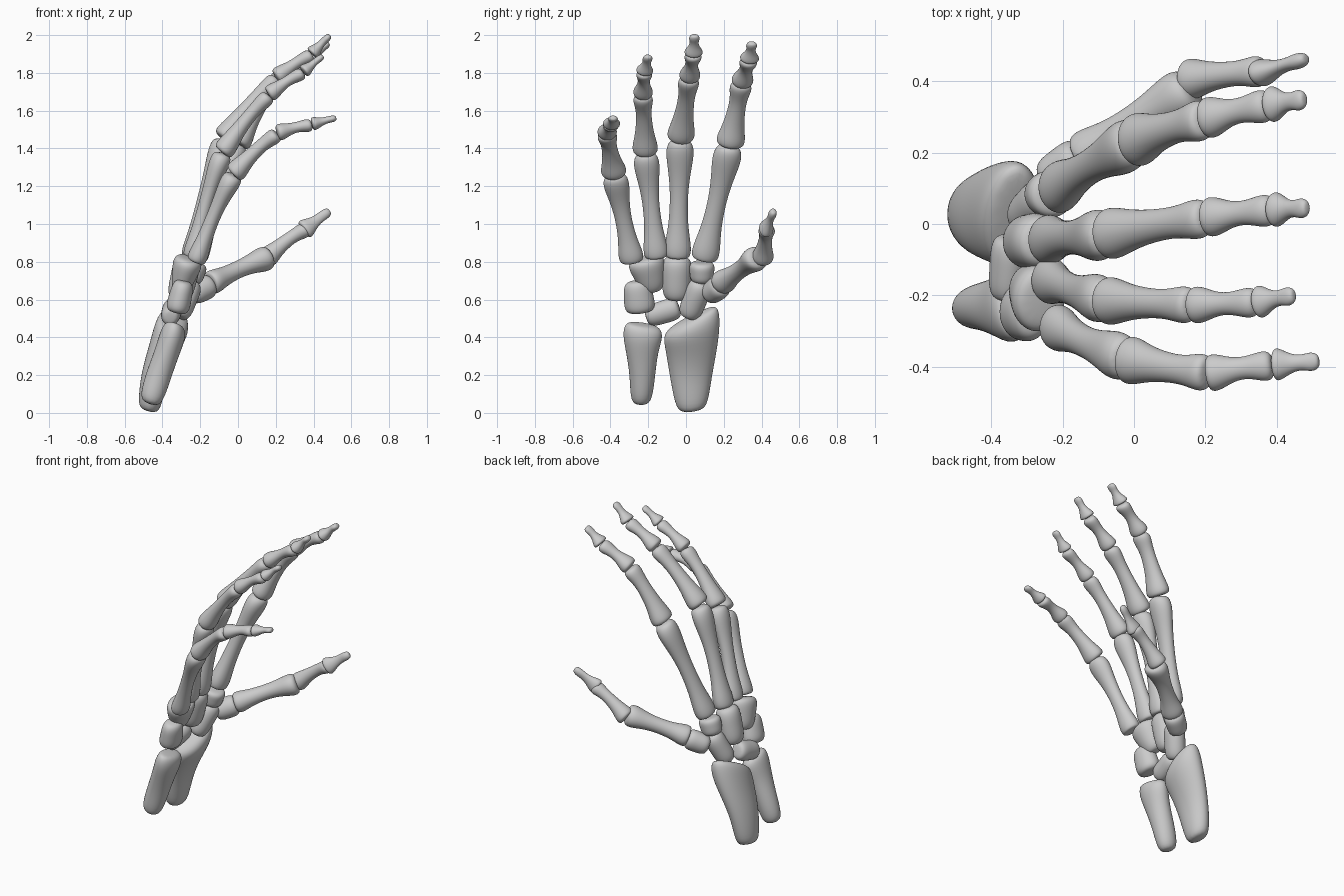
import bpy, bmesh, math
from mathutils import Vector

bone_grey = bpy.data.materials.new("bone_grey")
bone_grey.diffuse_color = (0.6, 0.6, 0.6, 1)
SIDES = 12
GROW = 1.06  # makes up for the shrinkage of the subdivision


def loft(name, rings):
    """Skin through rings of (centre, half width, half depth, slope)."""
    axis = (rings[-1][0] - rings[0][0]).normalized()
    side = Vector((0, 1, 0))
    side = (side - axis * side.dot(axis)).normalized()
    depth = side.cross(axis)
    bm = bmesh.new()
    loops = []
    for c, w, d, slope in rings:
        loop = []
        for i in range(SIDES):
            a = 2 * math.pi * i / SIDES
            u = w * math.cos(a) * GROW
            loop.append(bm.verts.new(c + side * u + depth * d * math.sin(a) * GROW + axis * slope * u))
        loops.append(loop)
    for lo, hi in zip(loops, loops[1:]):
        for i in range(SIDES):
            j = (i + 1) % SIDES
            bm.faces.new((lo[i], lo[j], hi[j], hi[i]))
    bm.faces.new(loops[0][::-1])
    bm.faces.new(loops[-1])
    bmesh.ops.recalc_face_normals(bm, faces=bm.faces)
    for f in bm.faces:
        f.smooth = True
    me = bpy.data.meshes.new(name)
    bm.to_mesh(me)
    bm.free()
    me.materials.append(bone_grey)
    ob = bpy.data.objects.new(name, me)
    bpy.context.collection.objects.link(ob)
    sub = ob.modifiers.new("smooth", 'SUBSURF')
    sub.levels = sub.render_levels = 2
    return ob


# Profiles: (position along bone, half width, half depth, bow towards the back of the hand)
META = [(0, .05, .042, 0), (.02, .067, .054, 0), (.1, .07, .055, 0), (.26, .05, .042, .004),
        (.5, .044, .038, .008), (.7, .055, .043, .006), (.87, .074, .057, 0), (.96, .066, .056, -.004), (1, .04, .038, -.004)]
PROXIMAL = [(0, .05, .042, 0), (.03, .071, .059, 0), (.13, .07, .059, 0), (.32, .051, .044, .006),
            (.62, .041, .036, .008), (.78, .046, .039, .003), (.9, .056, .045, -.003), (.97, .051, .042, -.005), (1, .032, .027, -.005)]
MIDDLE = [(0, .036, .032, 0), (.04, .055, .047, 0), (.17, .054, .046, 0), (.4, .034, .031, .004),
          (.62, .032, .028, .005), (.82, .044, .036, 0), (.94, .044, .036, -.003), (1, .026, .022, -.003)]
DISTAL = [(0, .03, .027, 0), (.05, .05, .038, 0), (.18, .045, .035, 0), (.42, .025, .021, 0),
          (.65, .022, .018, .002), (.82, .029, .019, 0), (.95, .023, .016, 0), (1, .012, .009, 0)]
BLOCK = [(0, .5, .5, 0), (.06, .84, .84, 0), (.22, 1, 1, 0), (.5, 1, 1, 0),
         (.78, 1, 1, 0), (.94, .84, .84, 0), (1, .5, .5, 0)]


def bone(name, a, b, profile, w=1.0, d=None, taper=0.0):
    a, b = Vector(a), Vector(b)
    d = w if d is None else d
    axis = (b - a).normalized()
    up = Vector((-1, 0, 0))
    up = (up - axis * up.dot(axis)).normalized()
    rings = []
    for t, pw, pd, bow in profile:
        k = 1 + taper * (t - .5)
        rings.append((a.lerp(b, t) + up * bow, pw * w * k, pd * d * k, 0))
    return loft(name, rings)


# Fingers: joints from wrist to tip, width scale per finger
FINGERS = {
    "index": [(-.222, .095, .81), (-.002, .232, 1.42), (.195, .295, 1.75), (.38, .335, 1.87), (.48, .35, 1.96)],
    "middle": [(-.25, -.045, .82), (-.083, -.03, 1.45), (.2, .018, 1.775), (.39, .04, 1.9), (.487, .045, 2.0)],
    "ring": [(-.245, -.155, .82), (-.085, -.215, 1.378), (.16, -.228, 1.685), (.345, -.22, 1.805), (.45, -.2, 1.89)],
    "little": [(-.225, -.285, .80), (-.025, -.38, 1.265), (.205, -.42, 1.482), (.39, -.395, 1.528), (.52, -.385, 1.562)],
}
SCALE = {"index": 1.05, "middle": 1.01, "ring": .94, "little": .94}
PARTS = [("metacarpal", META), ("proximal_phalanx", PROXIMAL), ("middle_phalanx", MIDDLE), ("distal_phalanx", DISTAL)]
for finger, pts in FINGERS.items():
    for (part, prof), a, b in zip(PARTS, pts, pts[1:]):
        bone(f"{finger}_{part}", a, b, prof, SCALE[finger])

# Thumb
bone("thumb_metacarpal", (-.15, .185, .685), (.165, .385, .828), META, .98, 1.15)
bone("thumb_proximal_phalanx", (.145, .405, .815), (.36, .43, .98), PROXIMAL, .8, .92)
bone("thumb_distal_phalanx", (.345, .42, .965), (.485, .465, 1.07), DISTAL, .8, 1.4)

# Wrist bones: ends, half width, half depth, taper
WRIST = [
    ("hamate", (-.31, -.17, .64), (-.258, -.218, .825), .083, .066, .6),
    ("capitate", (-.315, -.05, .595), (-.26, -.048, .83), .077, .07, .1),
    ("trapezoid", (-.255, .083, .69), (-.225, .085, .80), .064, .065, .15),
    ("trapezium", (-.25, .12, .625), (-.14, .195, .68), .06, .064, .1),
    ("scaphoid", (-.315, .01, .505), (-.24, .085, .695), .064, .06, .05),
    ("lunate", (-.36, -.212, .505), (-.345, -.035, .56), .06, .052, .1),
    ("triquetrum", (-.325, -.24, .53), (-.285, -.262, .70), .077, .06, -.2),
]
for name, a, b, w, d, taper in WRIST:
    bone(name, a, b, BLOCK, w, d, taper)

# Forearm bones, cut short: x, y, z, half width, half depth, slope
RADIUS = [(-.475, .03, .008, .055, .04, .15), (-.467, .03, .045, .086, .064, .12), (-.445, .025, .2, .11, .068, 0),
          (-.398, .03, .33, .133, .076, .1), (-.355, .03, .43, .147, .092, .28), (-.343, .035, .495, .135, .082, .5),
          (-.338, .045, .52, .09, .045, .55)]
ULNA = [(-.467, -.238, .045, .035, .035, 0), (-.457, -.236, .08, .058, .064, 0), (-.42, -.23, .2, .066, .066, 0),
        (-.376, -.233, .32, .082, .064, 0), (-.345, -.228, .41, .106, .069, -.05), (-.335, -.23, .46, .092, .056, -.12),
        (-.332, -.24, .472, .055, .03, -.15)]
for name, rows in (("radius", RADIUS), ("ulna", ULNA)):
    loft(name, [(Vector(r[:3]), *r[3:]) for r in rows])
